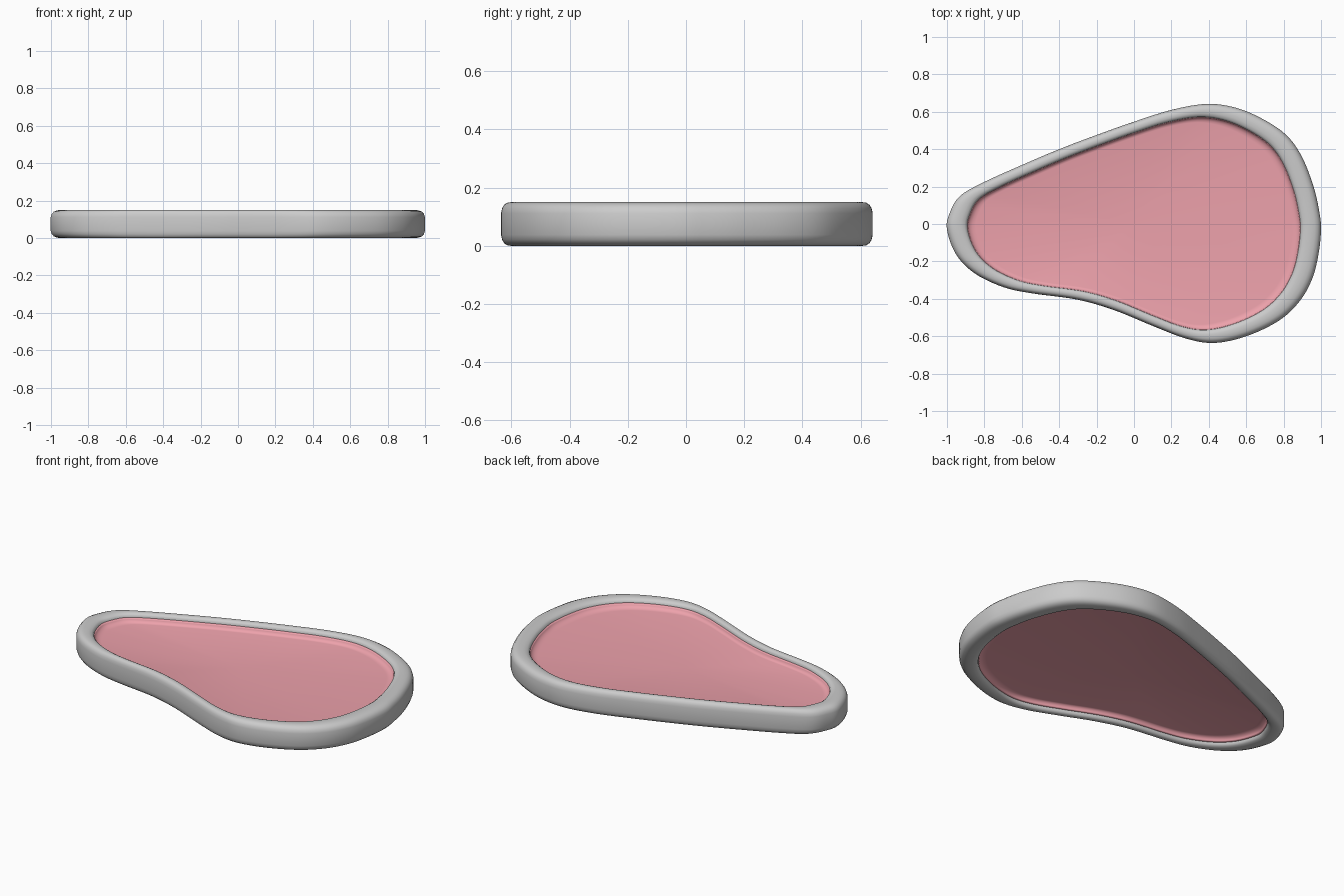
import bpy, bmesh
from mathutils import Vector

if "Cube" in bpy.data.objects:
    bpy.data.objects.remove(bpy.data.objects["Cube"])

# Pear-shaped outline seen from above (counter order, closed)
OUTLINE = [(-1, -.03), (-.985, .06), (-.93, .15), (-.8, .225), (-.6, .315), (-.4, .4),
           (-.2, .476), (0, .547), (.2, .61), (.39, .642), (.55, .62), (.7, .555),
           (.82, .47), (.9, .355), (.96, .2), (.99, .07), (1, -.03), (.985, -.17),
           (.95, -.3), (.88, -.42), (.77, -.52), (.6, -.6), (.43, -.636), (.28, -.613),
           (.1, -.545), (-.1, -.463), (-.3, -.405), (-.55, -.37), (-.7, -.337),
           (-.85, -.265), (-.95, -.165)]
HEIGHT = .15


def smooth_loop(pts, steps=6):
    """Closed Catmull-Rom curve through the points."""
    p = [Vector(q) for q in pts]
    n, out = len(p), []
    for i in range(n):
        a, b, c, d = p[i - 1], p[i], p[(i + 1) % n], p[(i + 2) % n]
        for k in range(steps):
            t = k / steps
            out.append(.5 * (2 * b + (c - a) * t + (2 * a - 5 * b + 4 * c - d) * t ** 2
                             + (3 * b - a - 3 * c + d) * t ** 3))
    return out


LOOP = smooth_loop(OUTLINE)


def loft(name, profile, color=None, fill=False):
    """Sweep (scale, z) profile steps around the outline; optionally fan to the centre."""
    bm = bmesh.new()
    rings = [[bm.verts.new((v.x * s, v.y * s, z)) for v in LOOP] for s, z in profile]
    n = len(LOOP)
    for r0, r1 in zip(rings, rings[1:]):
        for i in range(n):
            j = (i + 1) % n
            bm.faces.new((r0[i], r0[j], r1[j], r1[i]))
    if fill:
        # floor fans at both ends of the profile
        for ring, (s, z) in ((rings[0], profile[0]), (rings[-1], profile[-1])):
            c = bm.verts.new((0, 0, z))
            for i in range(n):
                bm.faces.new((ring[i], ring[(i + 1) % n], c))
    bmesh.ops.recalc_face_normals(bm, faces=bm.faces)
    me = bpy.data.meshes.new(name)
    bm.to_mesh(me)
    bm.free()
    ob = bpy.data.objects.new(name, me)
    bpy.context.collection.objects.link(ob)
    for f in me.polygons:
        f.use_smooth = True
    if color:
        mat = bpy.data.materials.new(name)
        mat.diffuse_color = color
        mat.use_nodes = True
        mat.node_tree.nodes["Principled BSDF"].inputs["Base Color"].default_value = mat.diffuse_color
        me.materials.append(mat)
    return ob


# Rounded grey rim: half profile from the inner lip to the outer wall, mirrored in z
top_half = [(.89, .128), (.893, .138), (.905, .146), (.925, .15), (.945, .15),
            (.966, .148), (.983, .141), (.994, .129), (1, .112)]
loft("rim", top_half + [(s, HEIGHT - z) for s, z in reversed(top_half)])

# Pink inset: shallow dish above and below, with filleted edge, joined inside the rim
dish = [(.845, .1), (.862, .102), (.876, .108), (.886, .117), (.89, .128)]
loft("pink_panel", dish + [(s, HEIGHT - z) for s, z in reversed(dish)],
     (.85, .36, .41, 1), fill=True)
